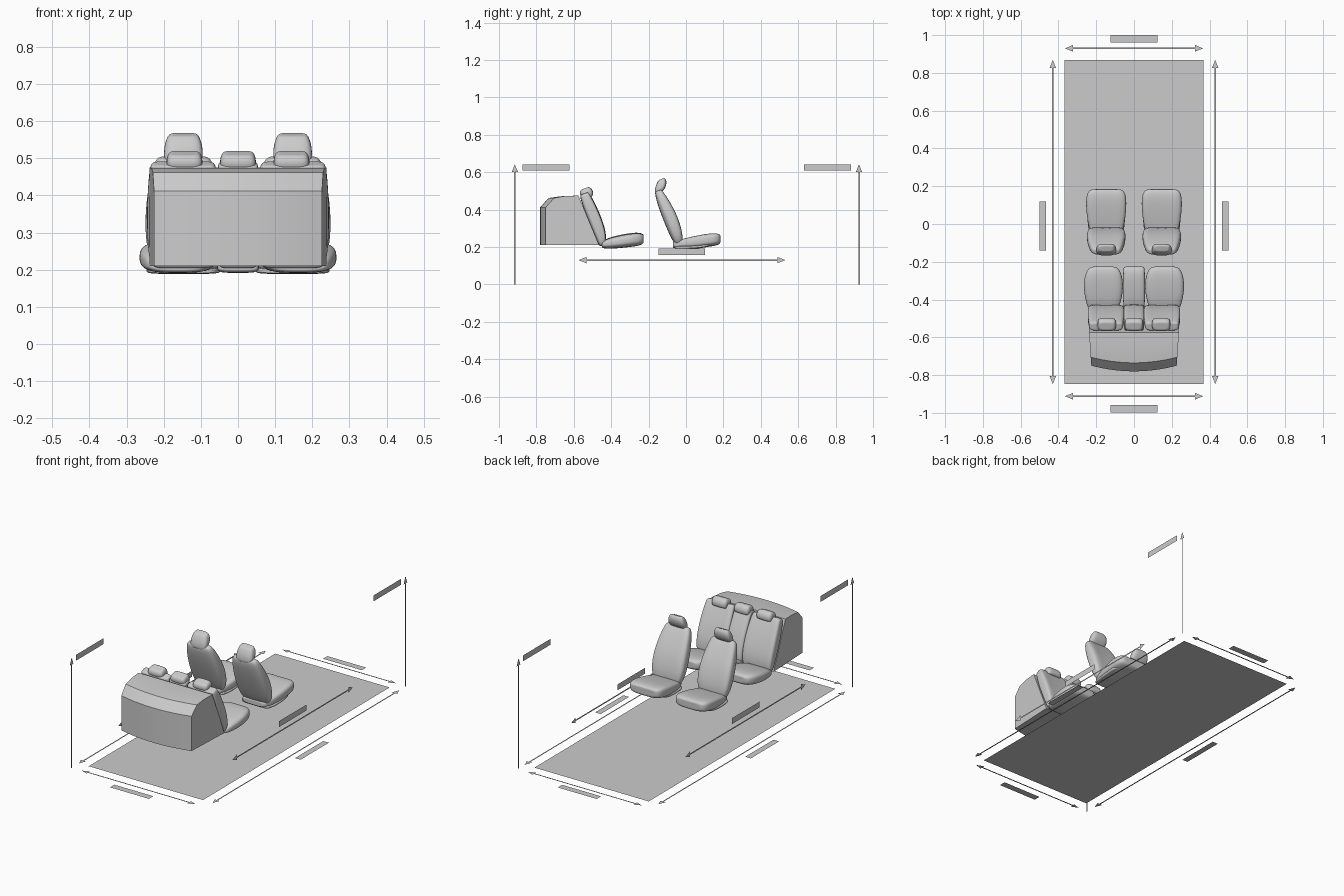
import bpy, bmesh, math
from mathutils import Vector

if "Cube" in bpy.data.objects:
    bpy.data.objects.remove(bpy.data.objects["Cube"])


def finish(name, bm, smooth=False, subsurf=0):
    if smooth or subsurf:
        bmesh.ops.recalc_face_normals(bm, faces=bm.faces)
    me = bpy.data.meshes.new(name)
    bm.to_mesh(me)
    bm.free()
    ob = bpy.data.objects.new(name, me)
    bpy.context.collection.objects.link(ob)
    if subsurf:
        m = ob.modifiers.new("soft", "SUBSURF")
        m.levels = m.render_levels = subsurf
        me.polygons.foreach_set("use_smooth", [True] * len(me.polygons))
    elif smooth:
        bpy.context.view_layer.objects.active = ob
        ob.select_set(True)
        bpy.ops.object.shade_smooth_by_angle(angle=math.radians(25))
        ob.select_set(False)
    return ob


def loft(name, cx, secs, d, power=3.5, hollow=0.0, count=24):
    """Padded shape: rounded sections (y, z, half width, half thickness).
    d is the thickness direction in yz; hollow sinks the middle of the front."""
    first, last = secs[0], secs[-1]
    ends = lambda s: (s[0], s[1], s[2] * 0.7, s[3] * 0.6)
    bm = bmesh.new()
    rings = []
    for y, z, hw, ht in [ends(first), *secs, ends(last)]:
        ring = []
        for i in range(count):
            a = 2 * math.pi * (i + 0.5) / count
            c, s = math.cos(a), math.sin(a)
            u = math.copysign(abs(c) ** (2 / power), c)
            v = math.copysign(abs(s) ** (2 / power), s)
            if v > 0:
                v *= 1 + hollow * (u * u - 0.6)
            ring.append(bm.verts.new((cx + u * hw, y + d[0] * v * ht, z + d[1] * v * ht)))
        rings.append(ring)
    for r0, r1 in zip(rings, rings[1:]):
        for i in range(count):
            j = (i + 1) % count
            bm.faces.new((r0[i], r0[j], r1[j], r1[i]))
    bm.faces.new(rings[0])
    bm.faces.new(rings[-1])
    return finish(name, bm, subsurf=2)


def scaled(secs, w, dw=0.0):
    return [(y, z, h * w + dw, t) for y, z, h, t in secs]


UP = (0, 1)
LEAN = (0.94, 0.34)

# Front seats: cushion, backrest, headrest
front_cushion = [(-0.07, 0.212, 0.075, 0.018), (-0.02, 0.218, 0.093, 0.029),
                 (0.06, 0.230, 0.106, 0.036), (0.13, 0.240, 0.108, 0.038),
                 (0.168, 0.243, 0.100, 0.034), (0.184, 0.244, 0.080, 0.024)]
front_back = [(-0.035, 0.212, 0.080, 0.020), (-0.046, 0.260, 0.102, 0.037),
              (-0.078, 0.350, 0.104, 0.043), (-0.110, 0.420, 0.095, 0.038),
              (-0.138, 0.480, 0.083, 0.028), (-0.147, 0.502, 0.070, 0.018)]
front_head = [(-0.146, 0.487, 0.046, 0.020), (-0.138, 0.508, 0.054, 0.032),
              (-0.132, 0.540, 0.050, 0.032), (-0.130, 0.564, 0.040, 0.018)]
for side, sx in (("left", -1), ("right", 1)):
    x = sx * 0.147
    loft("front_cushion_" + side, x, front_cushion, UP, 3.5, 0.25)
    loft("front_seat_base_" + side, x, [(-0.06, 0.197, 0.095, 0.009),
         (0.06, 0.198, 0.102, 0.009), (0.13, 0.212, 0.098, 0.009)], UP, 5)
    loft("front_backrest_" + side, x, front_back, LEAN, 3.2, 0.35)
    loft("front_headrest_" + side, x, front_head, LEAN, 3.5)

# Rear bench: two outer places and a narrow middle place
rear_cushion = [(-0.45, 0.212, 0.080, 0.018), (-0.415, 0.220, 0.092, 0.030),
                (-0.35, 0.230, 0.106, 0.036), (-0.28, 0.240, 0.102, 0.038),
                (-0.24, 0.243, 0.085, 0.033), (-0.226, 0.244, 0.065, 0.022)]
rear_back = [(-0.445, 0.208, 0.088, 0.018), (-0.455, 0.265, 0.096, 0.032),
             (-0.487, 0.350, 0.098, 0.036), (-0.517, 0.420, 0.095, 0.034),
             (-0.540, 0.475, 0.090, 0.028), (-0.544, 0.486, 0.084, 0.022)]
rear_head = [(-0.522, 0.464, 0.045, 0.026), (-0.529, 0.482, 0.049, 0.036),
             (-0.537, 0.502, 0.048, 0.034), (-0.541, 0.514, 0.040, 0.022)]
for side, sx in (("left", -1), ("right", 1)):
    loft("rear_cushion_" + side, sx * 0.162, rear_cushion, UP, 3.2, 0.2)
    loft("rear_backrest_" + side, sx * 0.148, rear_back, LEAN, 4.5, 0.3)
    loft("rear_headrest_" + side, sx * 0.144, rear_head, LEAN, 4)
loft("rear_cushion_middle", 0, scaled(rear_cushion, 0.1, 0.048), UP, 5)
loft("rear_backrest_middle", 0, scaled(rear_back, 0.1, 0.045), LEAN, 5)
loft("rear_headrest_middle", 0, rear_head, LEAN, 4)

# Luggage compartment: side profile swept across x with a bowed tail
profile = [(-0.75, 0.21, 1), (-0.75, 0.412, 1), (-0.705, 0.462, 1),
           (-0.65, 0.472, 0.4), (-0.575, 0.475, 0), (-0.465, 0.21, 0)]
bm = bmesh.new()
columns = []
steps = 16
for i in range(steps + 1):
    t = -1 + 2 * i / steps
    col = []
    for y, z, bow in profile:
        half = 0.226 + 0.012 * (y + 0.75) / 0.18 if y < -0.57 else 0.238
        col.append(bm.verts.new((t * half, y - 0.03 * bow * (1 - t * t), z)))
    columns.append(col)
n = len(profile)
for a, b in zip(columns, columns[1:]):
    for k in range(n):
        m = (k + 1) % n
        bm.faces.new((a[k], a[m], b[m], b[k]))
bm.faces.new(columns[0])
bm.faces.new(columns[-1])
finish("luggage_compartment", bm, smooth=True)


# Flat pieces: floor, dimension arrows and blank label plates
def flat(name, polys):
    bm = bmesh.new()
    for p in polys:
        bm.faces.new([bm.verts.new(v) for v in p])
    return finish(name, bm)


def plate(name, c, a, b, la, lb):
    c, a, b = Vector(c), Vector(a) * la / 2, Vector(b) * lb / 2
    flat(name, [[c - a - b, c + a - b, c + a + b, c - a + b]])


def arrow(name, p, q, across, two_heads=True, head=0.042, wide=0.017, shaft=0.004):
    p, q, w = Vector(p), Vector(q), Vector(across)
    d = (q - p).normalized()
    s0 = p + d * head if two_heads else p
    s1 = q - d * head
    polys = [[s0 - w * shaft, s1 - w * shaft, s1 + w * shaft, s0 + w * shaft],
             [s1 - w * wide, q, s1 + w * wide]]
    if two_heads:
        polys.append([s0 + w * wide, p, s0 - w * wide])
    flat(name, polys)


X, Y, Z = (1, 0, 0), (0, 1, 0), (0, 0, 1)
plate("floor", (0, 0.0105, 0), X, Y, 0.736, 1.715)
for end, y, ly in (("rear", -0.912, -0.978), ("front", 0.93, 0.98)):
    arrow("width_arrow_" + end, (-0.366, y, 0), (0.366, y, 0), Y)
    plate("width_label_" + end, (0, ly, 0), X, Y, 0.25, 0.04)
for side, sx in (("left", -1), ("right", 1)):
    arrow("length_arrow_" + side, (sx * 0.43, -0.847, 0), (sx * 0.43, 0.868, 0), X)
    plate("length_label_" + side, (sx * 0.483, -0.01, 0), Y, X, 0.26, 0.036)
    arrow("wheelbase_arrow_" + side, (sx * 0.368, -0.575, 0.13), (sx * 0.368, 0.53, 0.13), Z)
    plate("wheelbase_label_" + side, (sx * 0.368, -0.023, 0.175), Y, Z, 0.25, 0.034)
for end, x, y, ly in (("rear", -0.43, -0.915, -0.748), ("front", 0.43, 0.925, 0.757)):
    arrow("height_arrow_" + end, (x, y, 0), (x, y, 0.642), Y, False)
    plate("height_label_" + end, (x, ly, 0.625), Y, Z, 0.25, 0.034)
